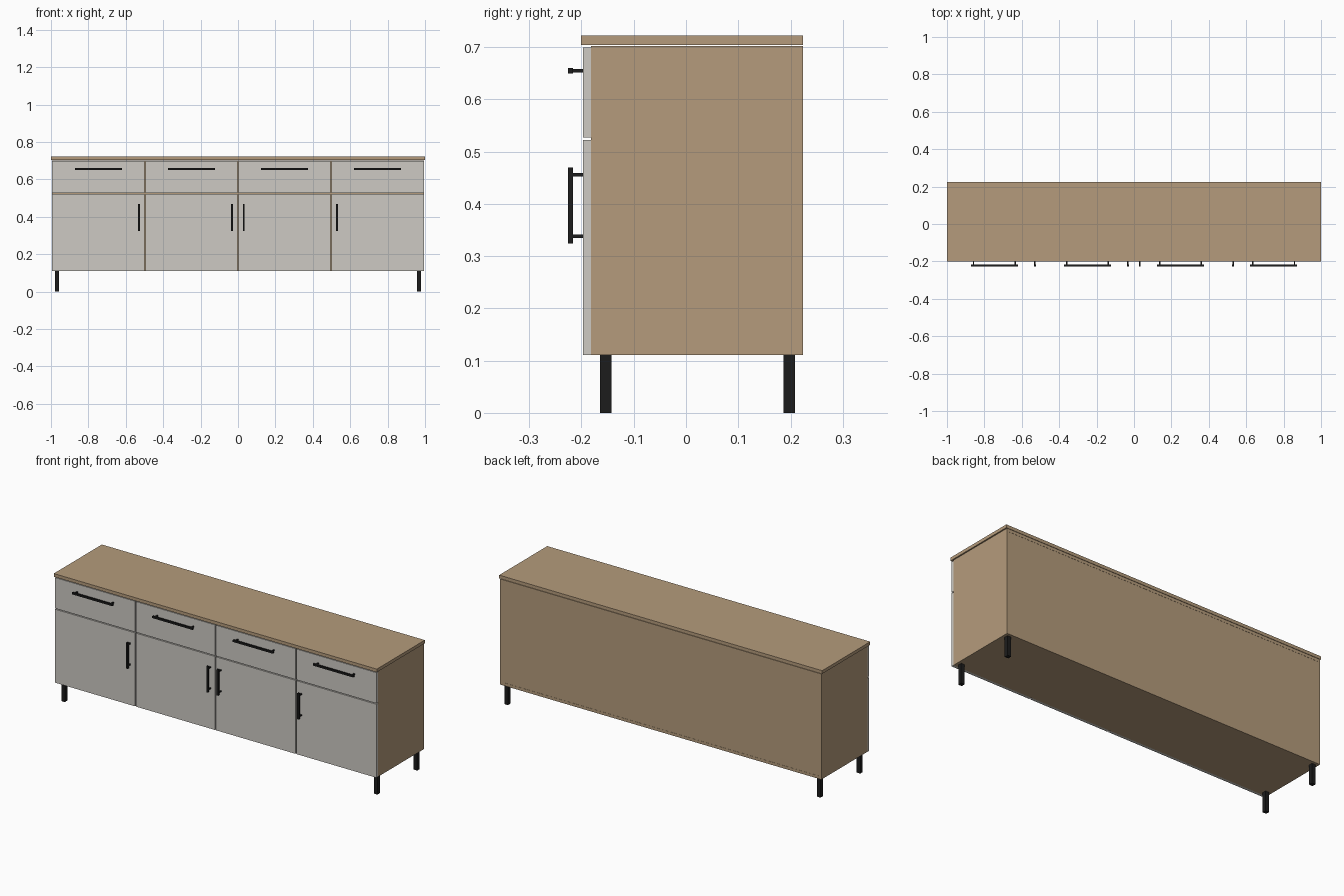
import bpy

if "Cube" in bpy.data.objects:
    bpy.data.objects.remove(bpy.data.objects["Cube"])


def material(name, rgb):
    m = bpy.data.materials.new(name)
    m.diffuse_color = (*rgb, 1)
    m.use_nodes = True
    m.node_tree.nodes["Principled BSDF"].inputs["Base Color"].default_value = m.diffuse_color
    return m


wood = material("oak", (0.46, 0.33, 0.20))
paint = material("pale_grey", (0.61, 0.59, 0.55))
black = material("black_metal", (0.012, 0.012, 0.012))


def box(name, x, y, z, mat):
    """Box from (min, max) ranges on each axis."""
    bpy.ops.mesh.primitive_cube_add(size=1, location=[(a + b) / 2 for a, b in (x, y, z)])
    o = bpy.context.object
    o.name = name
    o.scale = [b - a for a, b in (x, y, z)]
    bpy.ops.object.transform_apply(location=False, rotation=False, scale=True)
    o.data.materials.append(mat)
    return o


def handle(name, cx, cz, length, vertical):
    """Square bar standing off the front on two small posts."""
    h, w, p = length / 2, 0.005, 0.0035
    span = lambda c, r: (c - r, c + r)
    box(name + "_bar", span(cx, w if vertical else h), (-0.226, -0.216),
        span(cz, h if vertical else w), black)
    for s in (-1, 1):
        d = s * (h - 0.0135)
        px, pz = (cx, cz + d) if vertical else (cx + d, cz)
        box(name + "_post", span(px, p), (-0.217, -0.196), span(pz, p), black)


W, T = 0.995, 0.016
FRONT, BACK, LOW, HIGH = -0.182, 0.224, 0.111, 0.702

# Carcass panels
for s, side in ((-1, "left"), (1, "right")):
    box(side + "_side", sorted((s * W, s * (W - T))), (FRONT, BACK), (LOW, HIGH), wood)
inner = (-W + T, W - T)
box("bottom_panel", inner, (FRONT, BACK), (LOW, LOW + T), wood)
box("upper_rail", inner, (FRONT, BACK), (HIGH - T, HIGH), wood)
box("back_panel", inner, (BACK - T, BACK - 0.001), (LOW + T, HIGH - T), wood)
for x in (-0.4975, 0, 0.4975):
    box("divider", (x - T / 2, x + T / 2), (FRONT, BACK - T), (LOW + T, HIGH - T), wood)
box("drawer_shelf", inner, (FRONT + 0.001, BACK - T), (0.517, 0.533), wood)

# Countertop
box("countertop", (-1, 1), (-0.201, BACK), (0.704, 0.722), wood)

# Drawer and door fronts with handles
pitch, gap = 2 * W / 4, 0.003
for i, grip in enumerate((-0.53, -0.033, 0.031, 0.53)):
    x0 = -W + i * pitch
    xr = (x0 + (gap if i else 0), x0 + pitch - (gap if i < 3 else 0))
    box("drawer_front", xr, (-0.197, FRONT), (0.527, 0.699), paint)
    box("door_front", xr, (-0.197, FRONT), (LOW, 0.522), paint)
    handle("drawer_handle", x0 + pitch / 2, 0.655, 0.25, False)
    handle("door_handle", grip, 0.397, 0.145, True)

# Square legs
for x in (-0.968, 0.968):
    for y, end in ((-0.154, "front"), (0.198, "back")):
        box(end + "_leg", (x - 0.011, x + 0.011), (y - 0.011, y + 0.011), (0, LOW), black)
